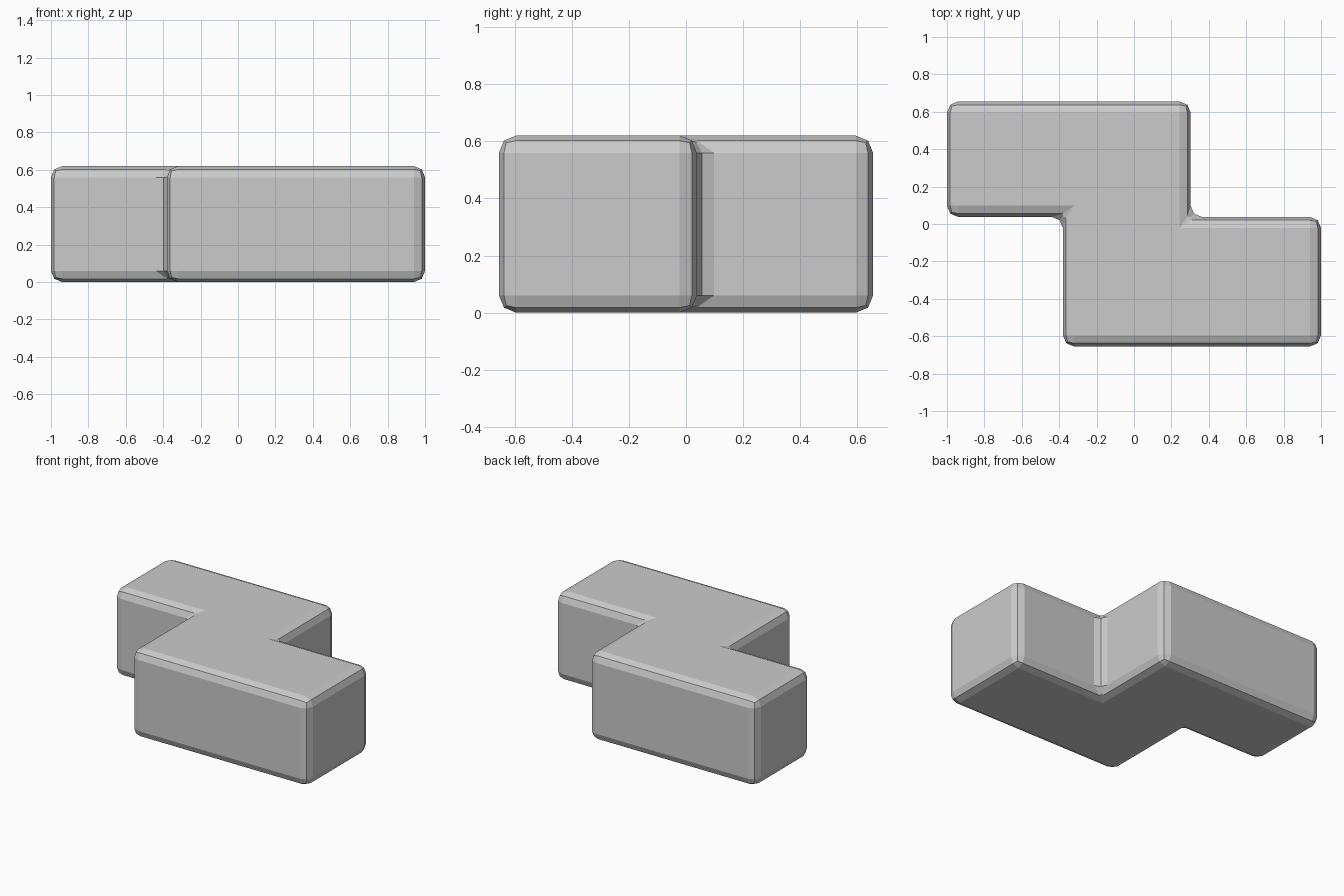
import bpy, bmesh

if "Cube" in bpy.data.objects:
    bpy.data.objects.remove(bpy.data.objects["Cube"])

HEIGHT = 0.62
BEVEL = 0.06

# S-shaped footprint, counter-clockwise
outline = [(-1, 0.038), (-0.38, 0.038), (-0.38, -0.655), (1, -0.655),
           (1, 0.038), (0.303, 0.038), (0.303, 0.655), (-1, 0.655)]

# Extrude the footprint into a solid block
bm = bmesh.new()
base = bm.faces.new([bm.verts.new((x, y, 0)) for x, y in outline])
top = bmesh.ops.extrude_face_region(bm, geom=[base], use_keep_orig=True)
bmesh.ops.translate(bm, vec=(0, 0, HEIGHT),
                    verts=[g for g in top["geom"] if isinstance(g, bmesh.types.BMVert)])
bmesh.ops.recalc_face_normals(bm, faces=bm.faces)

mesh = bpy.data.meshes.new("stepped_block")
bm.to_mesh(mesh)
bm.free()
block = bpy.data.objects.new("stepped_block", mesh)
bpy.context.collection.objects.link(block)

# Two-step rounding on every edge, including the inner corners
bevel = block.modifiers.new("rounded_edges", 'BEVEL')
bevel.width = BEVEL
bevel.segments = 2
bevel.limit_method = 'ANGLE'
